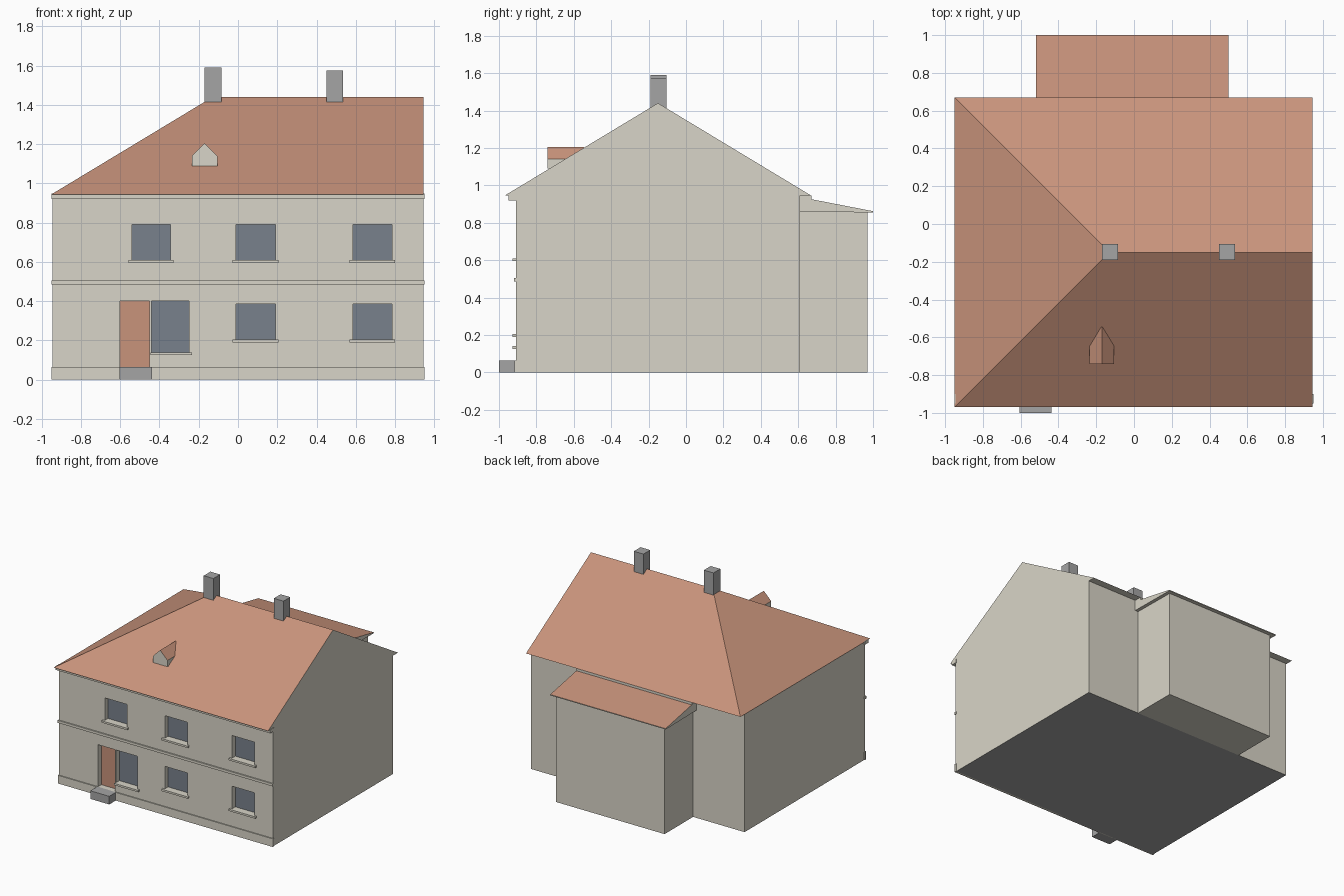
import bpy, bmesh

old = bpy.data.objects.get("Cube")
if old:
    bpy.data.objects.remove(old, do_unlink=True)


def material(name, rgb):
    lin = [((c / 255 + 0.055) / 1.055) ** 2.4 for c in rgb] + [1.0]
    m = bpy.data.materials.new(name)
    m.use_nodes = True
    m.diffuse_color = lin
    m.node_tree.nodes["Principled BSDF"].inputs["Base Color"].default_value = lin
    return m


WALL = material("cream_render", (217, 213, 200))
ROOF = material("terracotta", (200, 147, 123))
GREY = material("grey_stone", (165, 165, 165))
GLASS = material("slate_blue_glass", (121, 129, 140))


def finish(name, bm, mats, rule=None):
    """Turn a bmesh into an object; rule picks the material slot per face."""
    bmesh.ops.recalc_face_normals(bm, faces=bm.faces)
    bm.normal_update()
    if rule:
        for f in bm.faces:
            f.material_index = rule(f)
    mesh = bpy.data.meshes.new(name)
    bm.to_mesh(mesh)
    bm.free()
    for m in mats:
        mesh.materials.append(m)
    ob = bpy.data.objects.new(name, mesh)
    bpy.context.collection.objects.link(ob)
    return ob


def add_box(bm, x, y, z):
    verts = bmesh.ops.create_cube(bm, size=1)["verts"]
    for v in verts:
        v.co = [r[0] if c < 0 else r[1] for c, r in zip(v.co, (x, y, z))]


def box(name, x, y, z, mats, rule=None):
    bm = bmesh.new()
    add_box(bm, x, y, z)
    return finish(name, bm, mats, rule)


def prism(name, profile, axis, span, mats, rule=None):
    """Extrude a 2D profile along x (profile is y,z) or y (profile is x,z)."""
    bm = bmesh.new()
    place = (lambda t, a, b: (t, a, b)) if axis == "x" else (lambda t, a, b: (a, t, b))
    ends = [[bm.verts.new(place(t, *p)) for p in profile] for t in span]
    for ring in ends:
        bm.faces.new(ring)
    n = len(profile)
    for i in range(n):
        j = (i + 1) % n
        bm.faces.new((ends[0][i], ends[0][j], ends[1][j], ends[1][i]))
    return finish(name, bm, mats, rule)


def slopes(f):
    return 1 if f.normal.z > 0.1 else 0


HALF, FRONT, BACK, EAVE = 0.945, -0.91, 0.61, 0.945

# Main walls, stone underside
body = box("main_walls", (-HALF, HALF), (FRONT, BACK), (0, EAVE), [WALL, GREY],
           lambda f: 1 if f.normal.z < -0.5 else 0)

# Openings: name, x range, z range
openings = [("door", (-0.6, -0.45), (0.065, 0.4)),
            ("wide_window", (-0.44, -0.25), (0.14, 0.4))]
columns = {"left": (-0.54, -0.345), "middle": (-0.01, 0.19), "right": (0.585, 0.785)}
for col, xs in columns.items():
    openings.append(("upper_" + col + "_window", xs, (0.61, 0.79)))
    if col != "left":
        openings.append(("lower_" + col + "_window", xs, (0.205, 0.385)))

# Recesses cut into the front wall
RECESS = FRONT + 0.045
bm = bmesh.new()
for _, xs, zs in openings:
    add_box(bm, xs, (FRONT - 0.05, RECESS), zs)
cutter = finish("opening_cutter", bm, [WALL])
cutter.hide_render = True
mod = body.modifiers.new("openings", "BOOLEAN")
mod.operation = "DIFFERENCE"
mod.solver = "EXACT"
mod.object = cutter
bpy.context.view_layer.objects.active = body
bpy.ops.object.modifier_apply(modifier=mod.name)
bpy.data.objects.remove(cutter, do_unlink=True)

# Panes, door leaf and sills
for name, xs, zs in openings:
    is_door = name == "door"
    box(name + "_panel", xs, (RECESS - 0.004, RECESS + 0.002), zs,
        [ROOF if is_door else GLASS])
    if not is_door:
        left = 0.005 if name == "wide_window" else 0.018
        box(name + "_sill", (xs[0] - left, xs[1] + 0.016), (FRONT - 0.018, RECESS),
            (zs[0] - 0.015, zs[0]), [WALL])

# Front mouldings: plinth stops either side of the door
EDGE = HALF + 0.005
box("plinth", (-EDGE, EDGE), (FRONT - 0.008, FRONT + 0.01), (0, 0.065), [WALL])
box("string_course", (-EDGE, EDGE), (FRONT - 0.01, FRONT + 0.01), (0.485, 0.505), [WALL])
box("cornice", (-EDGE, EDGE), (FRONT - 0.04, FRONT + 0.01), (0.92, 0.948), [WALL])
# The string course passes between the storeys, above the door
box("door_step", (-0.605, -0.438), (-1, FRONT), (0, 0.065), [GREY])

# Main roof: hip on one end, gable on the other
RIDGE_Y, RIDGE_Z = -0.15, 1.44
bm = bmesh.new()
fl, fr, br, bl, peak, gable = [bm.verts.new(p) for p in (
    (-0.95, -0.97, EAVE), (HALF, -0.97, EAVE), (HALF, 0.67, EAVE), (-0.95, 0.67, EAVE),
    (-0.13, RIDGE_Y, RIDGE_Z), (HALF, RIDGE_Y, RIDGE_Z))]
for face in ((fl, fr, gable, peak), (br, bl, peak, gable), (bl, fl, peak),
             (fr, br, gable), (fl, bl, br, fr)):
    bm.faces.new(face)
finish("main_roof", bm, [WALL, ROOF], slopes)

# Dormer
prism("dormer", [(-0.235, 1.09), (-0.105, 1.09), (-0.105, 1.14), (-0.17, 1.205), (-0.235, 1.14)],
      "y", (-0.74, -0.545), [WALL, ROOF], slopes)

# Chimneys
for name, x, top in (("left_chimney", -0.17, 1.59), ("right_chimney", 0.45, 1.575)):
    box(name, (x, x + 0.085), (-0.19, -0.105), (1.4, top), [GREY])

# Rear extension with lean-to roof
box("extension_walls", (-0.49, 0.472), (BACK, 0.97), (0, 0.865), [WALL])
prism("extension_roof", [(BACK, 0.86), (1.0, 0.855), (1.0, 0.862), (0.67, 0.926),
                         (0.67, EAVE), (BACK, EAVE)],
      "x", (-0.52, 0.5), [WALL, ROOF], slopes)
